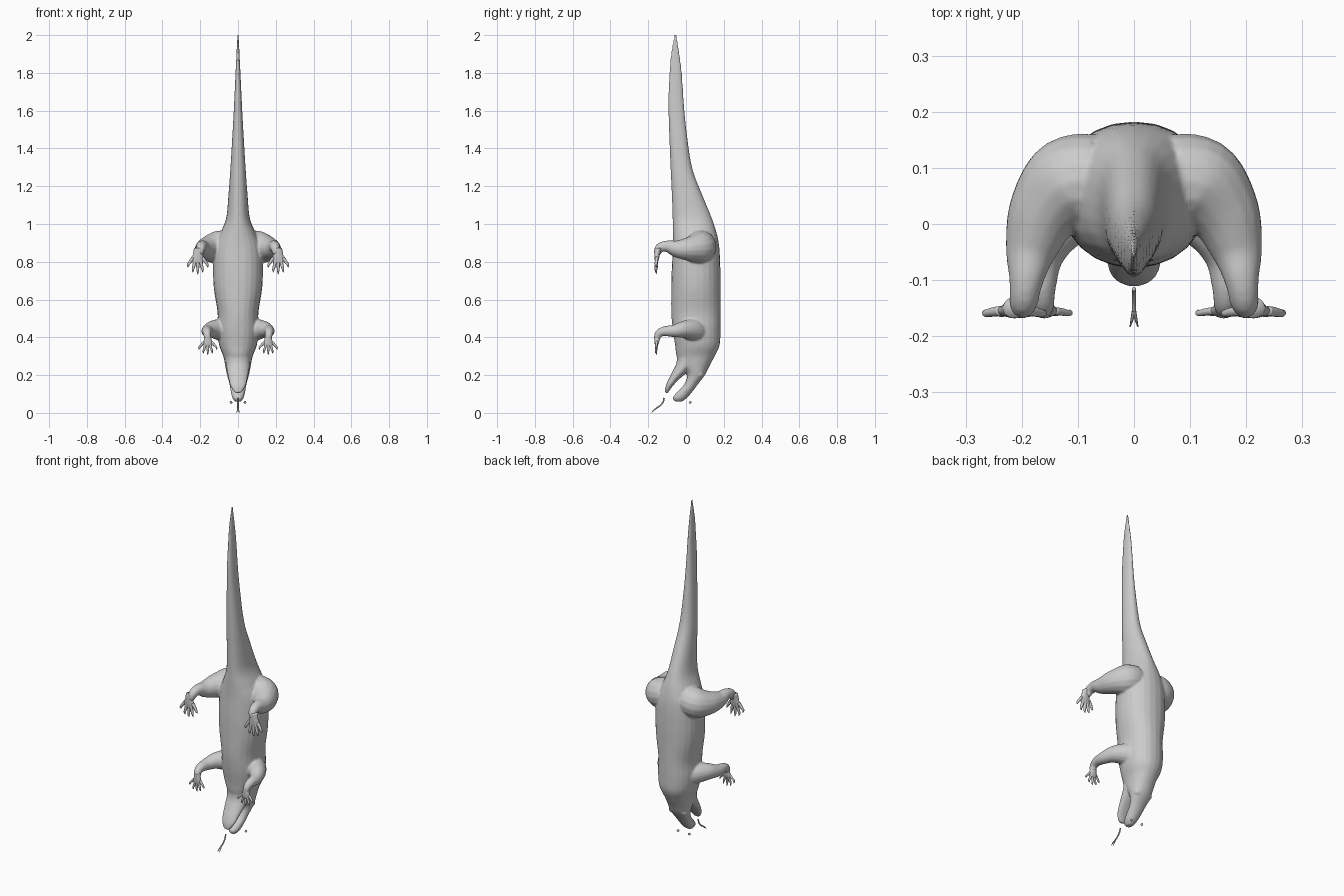
import bpy
import bmesh
import math
from mathutils import Vector

default_cube = bpy.data.objects.get("Cube")
if default_cube:
    bpy.data.objects.remove(default_cube, do_unlink=True)

# One plain grey for the whole animal
skin = bpy.data.materials.new("skin grey")
skin.use_nodes = True
grey = (0.6, 0.6, 0.6, 1)
skin.diffuse_color = grey
skin.node_tree.nodes["Principled BSDF"].inputs["Base Color"].default_value = grey


def smooth_stations(stations, steps=5):
    """Catmull-Rom interpolation through tuples of numbers."""
    result = []
    last = len(stations) - 1
    for i in range(last):
        a, b, c, d = (stations[min(max(i + k, 0), last)] for k in (-1, 0, 1, 2))
        for step in range(steps):
            t = step / steps
            result.append([
                q + t / 2 * (r - p + t * (2 * p - 5 * q + 4 * r - s + t * (3 * (q - r) + s - p)))
                for p, q, r, s in zip(a, b, c, d)])
    result.append(list(stations[-1]))
    return result


def loft(bm, rings, sides=24, power=1.0):
    """Skin a list of (centre, axis u, axis v) rings into a closed tube."""
    def bulge(value):
        return math.copysign(abs(value) ** power, value)

    loops = []
    for centre, u, v in rings:
        angles = [math.tau * k / sides for k in range(sides)]
        loops.append([bm.verts.new(centre + u * bulge(math.cos(a)) + v * bulge(math.sin(a)))
                      for a in angles])
    for low, high in zip(loops, loops[1:]):
        for k in range(sides):
            n = (k + 1) % sides
            bm.faces.new((low[k], low[n], high[n], high[k]))
    bm.faces.new(loops[0][::-1])
    bm.faces.new(loops[-1])


def trunk(bm, stations, x=0.0, power=1.0):
    """Level rings from (z, belly y, back y, half width)."""
    rings = []
    for z, belly, back, half in smooth_stations(stations):
        rings.append((Vector((x, (belly + back) / 2, z)),
                      Vector((max(half, 0.001), 0, 0)),
                      Vector((0, max((back - belly) / 2, 0.001), 0))))
    loft(bm, rings, power=power)


def limb(bm, stations, side=1, sides=16):
    """Round tube along a path of (x, y, z, radius)."""
    pts = smooth_stations(stations)
    centres = [Vector((p[0] * side, p[1], p[2])) for p in pts]
    rings = []
    u = None
    for i, centre in enumerate(centres):
        tangent = (centres[min(i + 1, len(pts) - 1)] - centres[max(i - 1, 0)]).normalized()
        u = tangent.orthogonal() if u is None else u - tangent * u.dot(tangent)
        u.normalize()
        radius = max(pts[i][3], 0.001)
        rings.append((centre, u * radius, tangent.cross(u) * radius))
    loft(bm, rings, sides)


def ball(bm, centre, radius):
    made = bmesh.ops.create_uvsphere(bm, u_segments=16, v_segments=10, radius=radius)
    bmesh.ops.translate(bm, verts=made["verts"], vec=centre)


def finish(bm, name):
    bmesh.ops.recalc_face_normals(bm, faces=bm.faces)
    for face in bm.faces:
        face.smooth = True
    mesh = bpy.data.meshes.new(name)
    bm.to_mesh(mesh)
    bm.free()
    mesh.materials.append(skin)
    obj = bpy.data.objects.new(name, mesh)
    bpy.context.collection.objects.link(obj)
    return obj


# Tail, torso, skull and upper jaw
body_stations = [
    (2.005, -.06, -.05, .004), (1.9, -.08, -.034, .008), (1.8, -.088, -.022, .013),
    (1.65, -.094, -.012, .02), (1.5, -.09, .002, .028), (1.3, -.082, .032, .04),
    (1.15, -.075, .088, .051), (1.03, -.071, .137, .063), (.95, -.07, .163, .095),
    (.87, -.07, .177, .127), (.75, -.076, .182, .132), (.65, -.078, .182, .127),
    (.53, -.078, .182, .108), (.44, -.07, .182, .11), (.36, -.058, .178, .1),
    (.3, -.05, .152, .078), (.25, -.025, .125, .068), (.2, .005, .1, .058),
    (.15, -.01, .062, .045), (.11, -.048, .032, .038), (.08, -.07, .006, .03),
    (.06, -.058, -.02, .016)]
body = bmesh.new()
trunk(body, body_stations, power=0.92)

# Lower jaw, hanging open
trunk(body, [(.34, -.05, .08, .07), (.27, -.05, .06, .065), (.22, -.071, .012, .058),
             (.18, -.092, -.034, .05), (.14, -.108, -.072, .04), (.105, -.112, -.095, .017)])

# Limbs and brows blend into the trunk
hind_leg = [(.06, .08, .89, .08), (.115, .07, .875, .085), (.16, .02, .868, .066),
            (.183, -.045, .868, .047), (.192, -.1, .882, .031), (.197, -.14, .872, .025),
            (.203, -.152, .84, .018)]
fore_leg = [(.05, .06, .43, .065), (.09, .035, .44, .06), (.135, -.01, .442, .046),
            (.16, -.06, .434, .034), (.165, -.115, .432, .026), (.163, -.145, .418, .021),
            (.163, -.153, .39, .016)]
for side in (1, -1):
    limb(body, hind_leg, side)
    limb(body, fore_leg, side)
    ball(body, (side * .04, .075, .205), .018)

body_obj = finish(body, "body")
remesh = body_obj.modifiers.new("blend", 'REMESH')
remesh.mode = 'VOXEL'
remesh.voxel_size = 0.0055
remesh.use_smooth_shade = True
soften = body_obj.modifiers.new("soften", 'SMOOTH')
soften.factor = 0.5
soften.iterations = 6


# Feet: a flat palm and five clawed toes
def foot(name, side, x, top, size, spread):
    bm = bmesh.new()
    trunk(bm, [(top, -.168, -.13, .02 * size), (top - .03 * size, -.168, -.138, .025 * size),
               (top - .06 * size, -.166, -.144, .032 * size),
               (top - .078 * size, -.163, -.15, .026 * size)], x=side * x)
    for k in range(-2, 3):
        reach = (.138 - .009 * k * k) * size
        base = x + k * .0125 * size
        tip = x + k * spread
        mid = (base + tip) / 2
        limb(bm, [(base, -.155, top - .05 * size, .009 * size),
                  (mid, -.157, top - reach * .68, .0085 * size),
                  (tip, -.159, top - reach * .88, .006 * size),
                  (tip, -.153, top - reach, .001)], side, 10)
    finish(bm, name)


for label, side in (("left", 1), ("right", -1)):
    foot(label + "_hind_foot", side, .213, .872, 1.0, .026)
    foot(label + "_fore_foot", side, .16, .415, .78, .023)

    # Small loose eye
    eye = bmesh.new()
    ball(eye, (side * .037, .022, .056), .007)
    finish(eye, label + "_eye")

# Forked tongue
tongue = bmesh.new()
limb(tongue, [(0, -.116, .08, .004), (0, -.121, .058, .004), (0, -.138, .038, .004),
              (0, -.155, .026, .004)], sides=8)
for side in (1, -1):
    limb(tongue, [(0, -.152, .028, .0035), (.003, -.168, .016, .003),
                  (.007, -.183, .001, .001)], side, 8)
finish(tongue, "tongue")
